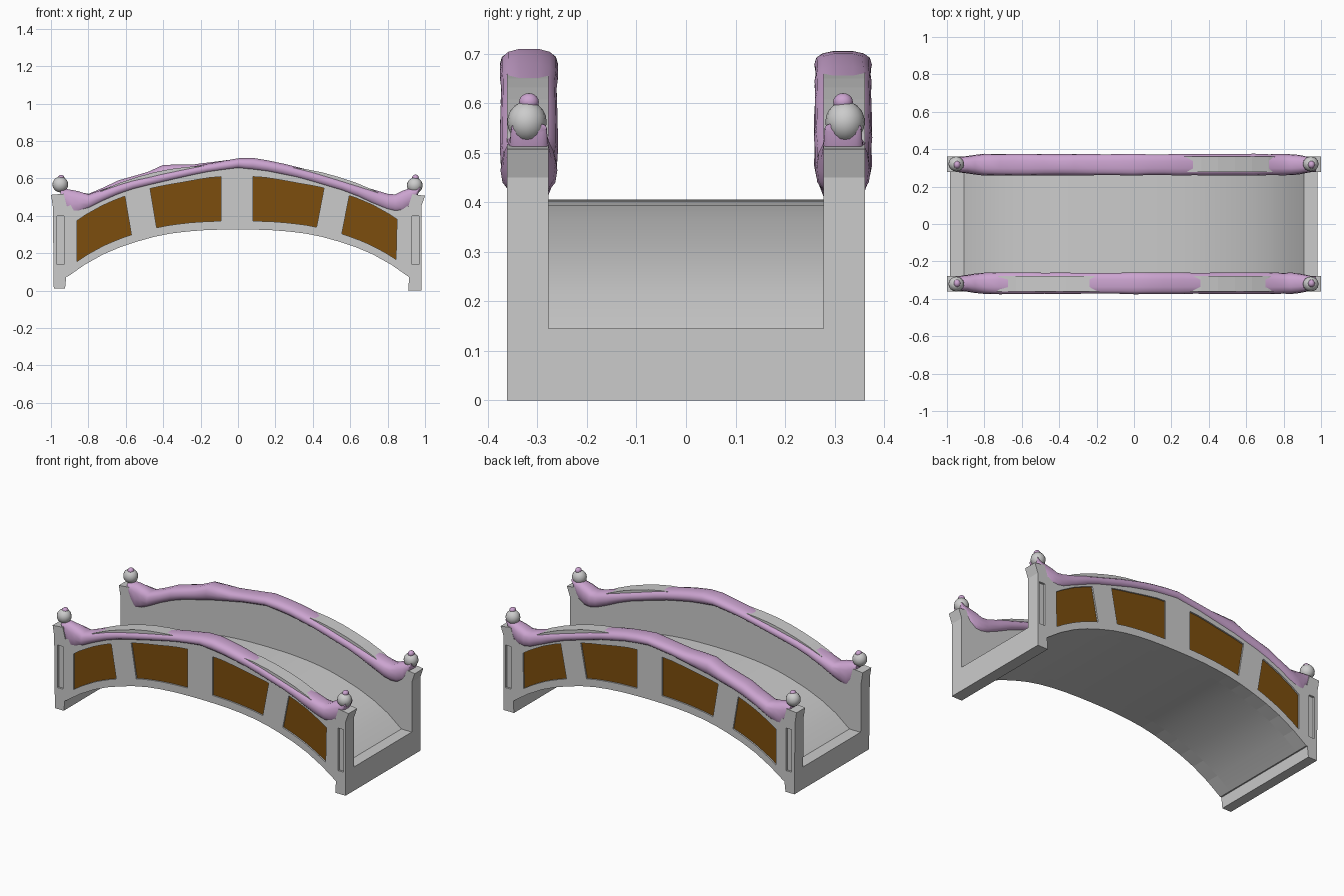
import bpy, bmesh, math, random

if "Cube" in bpy.data.objects:
    bpy.data.objects.remove(bpy.data.objects["Cube"])
random.seed(4)


def material(name, rgb):
    m = bpy.data.materials.new(name)
    m.diffuse_color = (*rgb, 1)
    m.use_nodes = True
    m.node_tree.nodes["Principled BSDF"].inputs["Base Color"].default_value = m.diffuse_color
    return m


PINK = material("icing_pink", (0.60, 0.37, 0.63))
BROWN = material("panel_brown", (0.20, 0.075, 0.004))


def finish(bm, name, mat=None, smooth=None):
    bmesh.ops.recalc_face_normals(bm, faces=bm.faces[:])
    me = bpy.data.meshes.new(name)
    bm.to_mesh(me)
    bm.free()
    ob = bpy.data.objects.new(name, me)
    bpy.context.collection.objects.link(ob)
    if mat:
        me.materials.append(mat)
    bpy.ops.object.select_all(action='DESELECT')
    ob.select_set(True)
    bpy.context.view_layer.objects.active = ob
    if smooth:
        bpy.ops.object.shade_smooth_by_angle(angle=math.radians(smooth))
    return ob


def add_prism(bm, outline, y0, y1):
    a = [bm.verts.new((x, y0, z)) for x, z in outline]
    b = [bm.verts.new((x, y1, z)) for x, z in outline]
    bm.faces.new(a)
    bm.faces.new(b[::-1])
    for i in range(len(a)):
        j = (i + 1) % len(a)
        bm.faces.new((a[i], b[i], b[j], a[j]))


def interp(pts, x):
    for (x0, z0), (x1, z1) in zip(pts, pts[1:]):
        if x <= x1:
            return z0 + (z1 - z0) * (x - x0) / (x1 - x0)
    return pts[-1][1]


# Underside arch, by distance from the middle
ARCH = [(0, .327), (.09, .326), (.18, .323), (.27, .316), (.36, .305), (.45, .287),
        (.54, .262), (.63, .232), (.72, .194), (.82, .138), (.91, .075)]


def arch(x):
    return interp(ARCH, abs(x))


XS = [-p[0] for p in ARCH[:0:-1]] + [p[0] for p in ARCH]
INNER, OUTER, MID = 0.278, 0.361, 0.317
under = ([(-.985, .01), (-.925, .01), (-.918, .075)] + [(x, arch(x)) for x in XS]
         + [(.915, .07), (.91, 0), (.98, 0)])

# Walkway with flat landings
bm = bmesh.new()
add_prism(bm, under + [(.98, .145)] + [(x, arch(x) + .078 if abs(x) < .9 else .145)
          for x in XS[::-1]] + [(-.985, .145)], -INNER, INNER)
finish(bm, "walkway", smooth=25)

# Side wall outline with flared end posts
wall = (under + [(.98, .45), (1, .507), (.932, .516), (.91, .45)]
        + [(x, arch(x) + .345) for x in XS[::-1] if abs(x) < .9]
        + [(-.915, .45), (-.932, .518), (-1, .512), (-.99, .45)])


# Recess shapes: four large arched panels, two narrow post panels
def panel(b0, b1, t0, t1):
    n = 6
    low = [b0 + (b1 - b0) * i / n for i in range(n + 1)]
    top = [t1 + (t0 - t1) * i / n for i in range(n + 1)]
    return ([(x, arch(x) + .046) for x in low]
            + [(x, arch(x) + (.283 if abs(x) < .3 else .264)
                - (.0 if abs(x) >= .3 or abs(x) < .12 else (abs(x) - .12) * .1)) for x in top])


PANELS = [panel(-.86, -.57, -.86, -.605), panel(-.435, -.09, -.47, -.09),
          panel(.08, .42, .08, .46), panel(.555, .845, .595, .85)]
SLOTS = [[(s * .93, .14), (s * .967, .14), (s * .967, .40), (s * .93, .40)] for s in (-1, 1)]

for side, label in ((-1, "front"), (1, "back")):
    bm = bmesh.new()
    add_prism(bm, wall, side * INNER, side * OUTER)
    body = finish(bm, label + "_wall")
    bm = bmesh.new()
    for outline in PANELS + SLOTS:
        add_prism(bm, outline, side * (OUTER - .012), side * (OUTER + .05))
    cutter = finish(bm, "cutter")
    cutter.hide_render = True
    mod = body.modifiers.new("recesses", 'BOOLEAN')
    mod.operation, mod.object, mod.solver = 'DIFFERENCE', cutter, 'EXACT'
    bpy.context.view_layer.objects.active = body
    bpy.ops.object.modifier_apply(modifier=mod.name)
    bpy.data.objects.remove(cutter)
    # Brown panels set in the recesses
    bm = bmesh.new()
    for outline in PANELS:
        add_prism(bm, outline, side * (OUTER - .02), side * (OUTER - .009))
    finish(bm, label + "_panels", BROWN)

# Icing along each wall: bottom and top heights
LOW = [(-.95, .515), (-.925, .43), (-.89, .382), (-.83, .415), (-.74, .465), (-.6, .527),
       (-.36, .585), (-.18, .625), (0, .65), (.18, .628), (.33, .595), (.6, .517),
       (.79, .425), (.87, .408), (.92, .43), (.955, .49), (.972, .54)]
TOP_FRONT = [(-.95, .54), (-.92, .545), (-.86, .535), (-.8, .515), (-.7, .55), (-.6, .585),
             (-.38, .635), (-.2, .672), (0, .708), (.05, .715), (.2, .69), (.4, .64),
             (.6, .577), (.7, .548), (.83, .51), (.9, .545), (.972, .56)]
TOP_BACK = [(-.95, .535), (-.9, .54), (-.8, .518), (-.7, .56), (-.62, .60), (-.5, .625),
            (-.42, .67), (-.36, .679), (-.28, .67), (-.2, .68), (.02, .708), (.2, .685),
            (.4, .635), (.6, .575), (.7, .545), (.83, .51), (.9, .54), (.972, .56)]
stations = ([-.95, -.935, -.915, -.89, -.85] + [-.8 + .08 * i for i in range(21)]
            + [.84, .88, .92, .95, .972])


def icing(side, top, name):
    bm = bmesh.new()
    rings = []
    for x in stations:
        lo, hi = interp(LOW, x), interp(top, x)
        end = min(x + .95, .972 - x)
        w = .036 + .021 * min(1, end / .12) + random.uniform(-.002, .002)
        c, h = (lo + hi) / 2, (hi - lo) / 2
        ring = []
        for k in range(14):
            a = math.tau * k / 14
            ca, sa = math.cos(a), math.sin(a)
            y = w * math.copysign(abs(ca) ** .7, ca)
            z = h * math.copysign(abs(sa) ** .85, sa)
            ring.append(bm.verts.new((x, side * MID + y, c + z)))
        rings.append(ring)
    for r, s in zip(rings, rings[1:]):
        for k in range(14):
            bm.faces.new((r[k], r[(k + 1) % 14], s[(k + 1) % 14], s[k]))
    bm.faces.new(rings[0])
    bm.faces.new(rings[-1])
    finish(bm, name, PINK, 60)


icing(-1, TOP_FRONT, "front_icing")
icing(1, TOP_BACK, "back_icing")


# Ball finials with a small icing drop on top
def ball(name, loc, r, scale, mat=None):
    bm = bmesh.new()
    bmesh.ops.create_uvsphere(bm, u_segments=16, v_segments=10, radius=r)
    for v in bm.verts:
        v.co.x, v.co.y, v.co.z = (loc[i] + v.co[i] * scale[i] for i in range(3))
    finish(bm, name, mat, 60)


for sy, a in ((-1, "front"), (1, "back")):
    for x, z, b in ((-.95, .567, "left"), (.945, .562, "right")):
        ball(f"{a}_{b}_ball", (x, sy * .321, z), .042, (1, .95, 1))
        dz = .034 if x < 0 else .04
        ball(f"{a}_{b}_drop", (x + .004, sy * .317, z + dz), .02, (.9, 1, .9), PINK)
